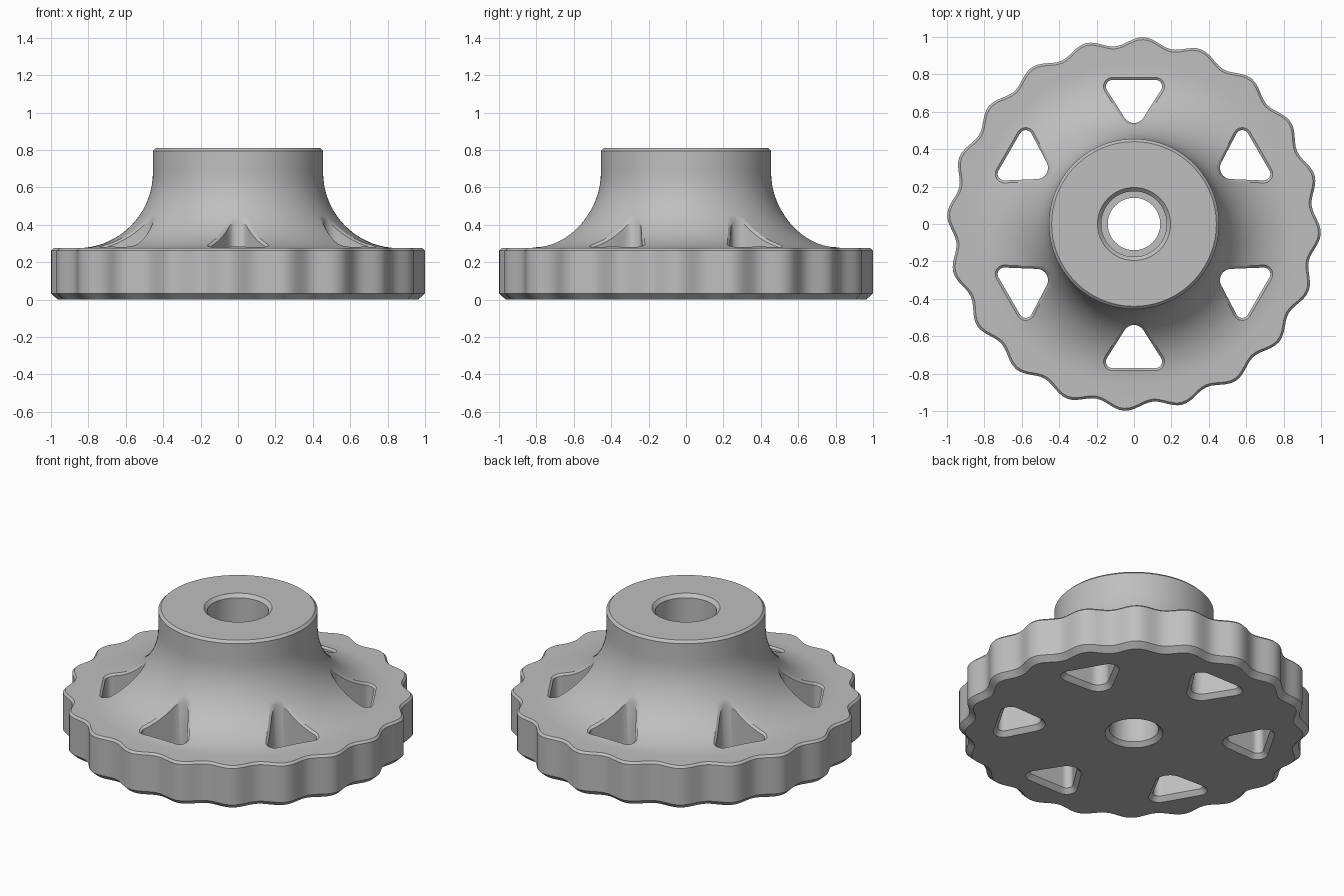
import bpy, bmesh, math
from math import sin, cos, pi, radians

if "Cube" in bpy.data.objects:
    bpy.data.objects.remove(bpy.data.objects["Cube"])

LOBES, SEGS = 20, 240
FILLET_X, FILLET_Z, FILLET_R = 0.86, 0.68, 0.405   # sweep from hub down to rim


def surface_z(r):
    """Height of the flared top surface at radius r."""
    if r >= FILLET_X:
        return FILLET_Z - FILLET_R
    return FILLET_Z - math.sqrt(max(0, FILLET_R ** 2 - (FILLET_X - r) ** 2))


def scallop(a):
    """Grip wave around the rim, zero at each peak."""
    return 0.0225 * (cos(LOBES * (a - radians(87))) - 1)


def mesh_object(name, bm):
    bmesh.ops.recalc_face_normals(bm, faces=bm.faces[:])
    me = bpy.data.meshes.new(name)
    bm.to_mesh(me)
    bm.free()
    ob = bpy.data.objects.new(name, me)
    bpy.context.collection.objects.link(ob)
    return ob


def loft(bm, rings, closed):
    """Join rings of points with quads, either looped or capped."""
    vs = [[bm.verts.new(p) for p in ring] for ring in rings]
    n = len(vs[0])
    for k in range(len(vs) if closed else len(vs) - 1):
        a, b = vs[k], vs[(k + 1) % len(vs)]
        for i in range(n):
            j = (i + 1) % n
            bm.faces.new((a[i], a[j], b[j], b[i]))
    if not closed:
        bm.faces.new(vs[0])
        bm.faces.new(vs[-1])


# Wheel section: (radius, height, scallop amount)
section = [(0.165, 0, 0), (0.965, 0, 1), (1.0, 0.032, 1), (1.0, 0.262, 1), (0.987, 0.275, 1)]
for i in range(19):
    t = -pi / 2 - (pi / 2) * i / 18
    section.append((FILLET_X + FILLET_R * cos(t), FILLET_Z + FILLET_R * sin(t), 0))
section += [(0.455, 0.795, 0), (0.44, 0.81, 0),          # hub rim
            (0.195, 0.81, 0), (0.175, 0.79, 0),          # bore chamfer
            (0.175, 0.40, 0), (0.14, 0.40, 0), (0.14, 0.025, 0)]

bm = bmesh.new()
rings = []
for r, z, s in section:
    ring = []
    for i in range(SEGS):
        a = 2 * pi * i / SEGS
        rr = r + s * scallop(a)
        ring.append((rr * cos(a), rr * sin(a), z))
    rings.append(ring)
loft(bm, rings, True)
wheel = mesh_object("scalloped_wheel", bm)


def window_outline(grow):
    """Rounded triangle pointing at the axis, enlarged by grow."""
    pts = []
    for cx, cy, r, a0, a1 in ((0, 0.60, 0.06, 212, 328),
                              (0.115, 0.735, 0.035, -32, 90),
                              (-0.115, 0.735, 0.035, 90, 212)):
        for i in range(11):
            a = radians(a0 + (a1 - a0) * i / 10)
            pts.append((cx + (r + grow) * cos(a), cy + (r + grow) * sin(a)))
    # split the long straight sides so the chamfer follows the curved top
    out = []
    for i, p in enumerate(pts):
        q = pts[(i + 1) % len(pts)]
        n = 10 if i % 11 == 10 else 1
        out += [(p[0] + (q[0] - p[0]) * k / n, p[1] + (q[1] - p[1]) * k / n) for k in range(n)]
    return out


# Six windows with chamfered lower and upper edges
inner, upper, lower = window_outline(0), window_outline(0.014), window_outline(0.025)
bm = bmesh.new()
for k in range(6):
    c, s = cos(k * pi / 3), sin(k * pi / 3)

    def ring(outline, height):
        return [(x * c - y * s, x * s + y * c, height(math.hypot(x, y))) for x, y in outline]

    loft(bm, [ring(lower, lambda r: -0.1), ring(lower, lambda r: 0.0),
              ring(inner, lambda r: 0.028),
              ring(inner, lambda r: surface_z(r) - 0.012),
              ring(upper, lambda r: surface_z(r) + 0.001),
              ring(upper, lambda r: 1.0)], False)
cutter = mesh_object("window_cutter", bm)
cutter.hide_render = True

cut = wheel.modifiers.new("windows", 'BOOLEAN')
cut.operation = 'DIFFERENCE'
cut.solver = 'EXACT'
cut.object = cutter
bpy.ops.object.select_all(action='DESELECT')
wheel.select_set(True)
bpy.context.view_layer.objects.active = wheel
bpy.ops.object.modifier_apply(modifier=cut.name)
bpy.data.objects.remove(cutter)

# Plain grey finish
grey = bpy.data.materials.new("plain_grey")
grey.diffuse_color = (0.52, 0.52, 0.52, 1)
grey.use_nodes = True
grey.node_tree.nodes["Principled BSDF"].inputs["Base Color"].default_value = grey.diffuse_color
wheel.data.materials.clear()
wheel.data.materials.append(grey)
for p in wheel.data.polygons:
    p.material_index = 0
bpy.ops.object.shade_smooth_by_angle(angle=radians(28))
